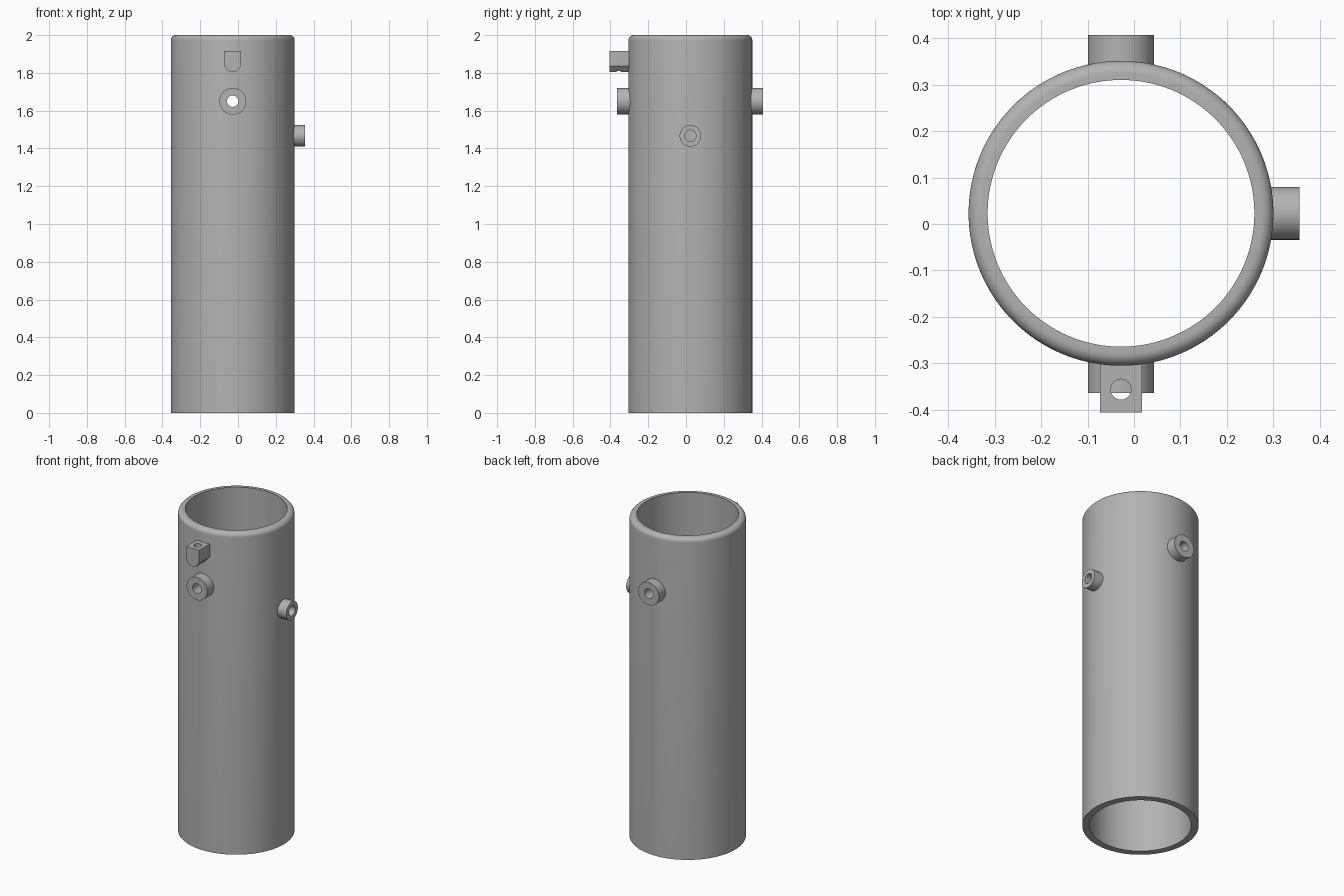
import bpy, bmesh, math
from mathutils import Matrix, Vector

cube = bpy.data.objects.get("Cube")
if cube:
    bpy.data.objects.remove(cube, do_unlink=True)

# One grey metal for everything
GREY = (0.45, 0.45, 0.45, 1.0)
metal = bpy.data.materials.new("grey_metal")
metal.use_nodes = True
metal.diffuse_color = GREY
metal.node_tree.nodes["Principled BSDF"].inputs["Base Color"].default_value = GREY

CX, CY = -0.028, 0.023          # tube axis
OUTER, INNER, HEIGHT, ROUND = 0.328, 0.287, 2.0, 0.027


def make_object(name, bm):
    bmesh.ops.recalc_face_normals(bm, faces=bm.faces)
    mesh = bpy.data.meshes.new(name)
    bm.to_mesh(mesh)
    bm.free()
    mesh.materials.append(metal)
    obj = bpy.data.objects.new(name, mesh)
    bpy.context.collection.objects.link(obj)
    return obj


def rod(name, start, end, radius):
    """Solid cylinder between two points."""
    start, end = Vector(start), Vector(end)
    axis = end - start
    turn = axis.to_track_quat('Z', 'Y').to_matrix().to_4x4()
    bm = bmesh.new()
    bmesh.ops.create_cone(bm, cap_ends=True, segments=48, radius1=radius, radius2=radius,
                          depth=axis.length,
                          matrix=Matrix.Translation((start + end) / 2) @ turn)
    return make_object(name, bm)


def activate(obj):
    bpy.ops.object.select_all(action='DESELECT')
    obj.select_set(True)
    bpy.context.view_layer.objects.active = obj


def drill(obj, cutter):
    mod = obj.modifiers.new("bore", 'BOOLEAN')
    mod.operation = 'DIFFERENCE'
    mod.solver = 'EXACT'
    mod.object = cutter
    activate(obj)
    bpy.ops.object.modifier_apply(modifier=mod.name)


# Main tube: lathed wall section with a rounded outer top rim
section = [(INNER, 0), (OUTER, 0)]
for i in range(9):
    a = math.pi / 2 * i / 8
    section.append((OUTER - ROUND + ROUND * math.cos(a), HEIGHT - ROUND + ROUND * math.sin(a)))
section.append((INNER, HEIGHT))
bm = bmesh.new()
verts = [bm.verts.new((CX + r, CY, z)) for r, z in section]
edges = [bm.edges.new((v, verts[(i + 1) % len(verts)])) for i, v in enumerate(verts)]
bmesh.ops.spin(bm, geom=verts + edges, cent=(CX, CY, 0), axis=(0, 0, 1),
               angle=2 * math.pi, steps=128, use_merge=True)
bmesh.ops.remove_doubles(bm, verts=bm.verts, dist=1e-5)
tube = make_object("tube", bm)

# Round bosses on the front, back and left
EMBED = OUTER - 0.02
FRONT_Z, SIDE_Z = 1.65, 1.467
front_boss = rod("front_boss", (CX, CY - EMBED, FRONT_Z), (CX, -0.364, FRONT_Z), 0.071)
back_boss = rod("back_boss", (CX, CY + EMBED, FRONT_Z), (CX, 0.407, FRONT_Z), 0.071)
left_boss = rod("left_boss", (CX + EMBED, CY, SIDE_Z), (0.356, CY, SIDE_Z), 0.057)

# Lug above the front boss: tapered-bottom block
half, tip = 0.045, 0.016
outline = [(-half, 1.917), (half, 1.917), (half, 1.836),
           (tip, 1.804), (-tip, 1.804), (-half, 1.836)]
bm = bmesh.new()
face = bm.faces.new([bm.verts.new((CX + x, -0.406, z)) for x, z in outline])
pushed = bmesh.ops.extrude_face_region(bm, geom=[face])["geom"]
bmesh.ops.translate(bm, vec=(0, CY - EMBED + 0.406, 0),
                    verts=[g for g in pushed if isinstance(g, bmesh.types.BMVert)])
lug = make_object("front_lug", bm)

# Bores: straight through front and back, through the left wall, down the lug
through = rod("through_cutter", (CX, -0.6, FRONT_Z), (CX, 0.6, FRONT_Z), 0.030)
side = rod("side_cutter", (CX + 0.1, CY, SIDE_Z), (0.6, CY, SIDE_Z), 0.030)
down = rod("lug_cutter", (CX, -0.356, 1.7), (CX, -0.356, 2.0), 0.022)
for part, cutter in [(tube, through), (front_boss, through), (back_boss, through),
                     (tube, side), (left_boss, side), (lug, down)]:
    drill(part, cutter)
for cutter in (through, side, down):
    bpy.data.objects.remove(cutter, do_unlink=True)

# Smooth curved walls, keep crisp edges
for part in (tube, front_boss, back_boss, left_boss, lug):
    activate(part)
    bpy.ops.object.shade_smooth_by_angle(angle=math.radians(30))
